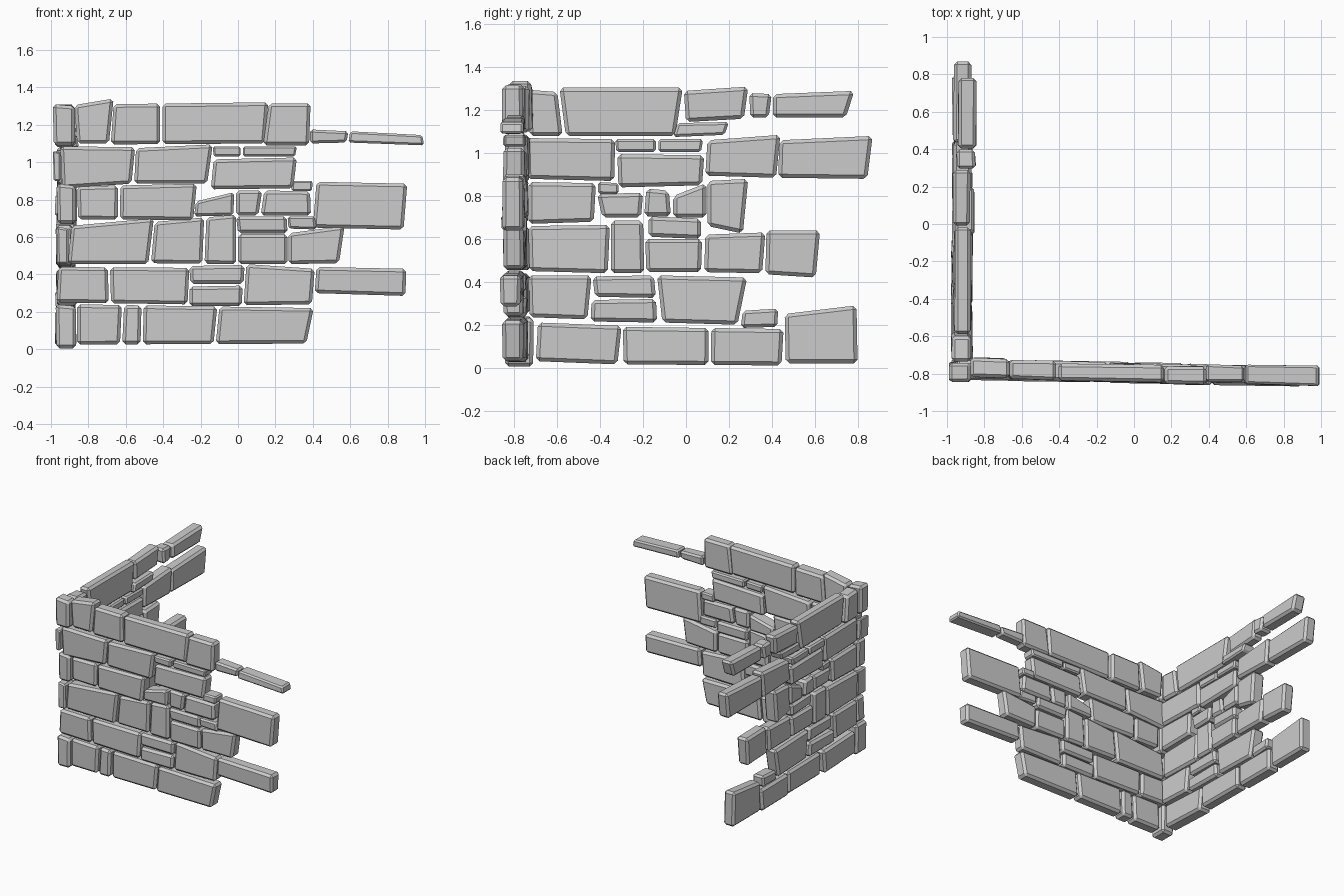
import bpy, bmesh, random
from mathutils import Vector

random.seed(4)


def front(u, d, z):
    # front wall drifts slightly towards -y along its length
    return Vector((u, -0.796 - 0.02 * u + d, z))


def left(u, d, z):
    return Vector((-0.92 + d, u, z))


def stone(bm, place, quad, shift=0.0, half=None):
    """One chamfered block: four (u, z) corners pushed out to both sides."""
    half = half or random.uniform(0.045, 0.053)
    shift += random.uniform(-0.007, 0.007)
    sb = bmesh.new()
    rings = []
    for d in (-half, half):
        rings.append([sb.verts.new(place(u, d + shift + random.uniform(-0.004, 0.004), z))
                      for u, z in quad])
    a, b = rings
    sb.faces.new(a)
    sb.faces.new(b[::-1])
    for i in range(4):
        j = (i + 1) % 4
        sb.faces.new((a[j], a[i], b[i], b[j]))
    bmesh.ops.recalc_face_normals(sb, faces=sb.faces)
    size = min(quad[1][0] - quad[0][0], quad[3][1] - quad[0][1])
    bmesh.ops.bevel(sb, geom=list(sb.edges), offset=min(0.017, size * 0.18),
                    segments=1, profile=0.5, affect='EDGES')
    tmp = bpy.data.meshes.new("tmp")
    sb.to_mesh(tmp)
    sb.free()
    bm.from_mesh(tmp)
    bpy.data.meshes.remove(tmp)


def course(name, place, *runs):
    """Each run: bottom z (left, right), top z (left, right), joints (u at bottom, u at top)."""
    bm = bmesh.new()
    for zb, zt, joints, *shift in runs:
        u0, u1 = joints[0][0], joints[-1][0]
        last = len(joints) - 2
        for i, (p, q) in enumerate(zip(joints, joints[1:])):
            gl = 0.006 if i else 0
            gr = 0.006 if i < last else 0
            lerp = lambda r, u: r[0] + (r[1] - r[0]) * (u - u0) / (u1 - u0)
            quad = [(p[0] + gl, lerp(zb, p[0])), (q[0] - gr, lerp(zb, q[0])),
                    (q[1] - gr, lerp(zt, q[0])), (p[1] + gl, lerp(zt, p[0]))]
            stone(bm, place, quad, *shift)
    me = bpy.data.meshes.new(name)
    bm.to_mesh(me)
    bm.free()
    bpy.context.collection.objects.link(bpy.data.objects.new(name, me))


# Front wall, bottom to top
course("front_course_1", front,
       ((.025, .03), (.24, .22), [(-.86, -.86), (-.625, -.615), (-.515, -.51), (-.125, -.105), (.365, .405)]))
course("front_course_2", front,
       ((.25, .24), (.44, .435), [(-.97, -.96), (-.685, -.69), (-.27, -.26)]),
       ((.23, .23), (.335, .34), [(-.26, -.26), (.02, .025)]),
       ((.35, .35), (.445, .45), [(-.255, -.26), (.03, .035)]),
       ((.235, .24), (.455, .43), [(.03, .045), (.395, .41)]),
       ((.3, .285), (.44, .43), [(.41, .42), (.895, .9)]))
course("front_course_3", front,
       ((.455, .455), (.66, .70), [(-.91, -.89), (-.48, -.45)]),
       ((.46, .455), (.68, .72), [(-.465, -.445), (-.185, -.175), (-.01, -.01)]),
       ((.455, .455), (.615, .615), [(0, 0), (.265, .265)]),
       ((.62, .62), (.71, .71), [(0, -.01), (.265, .26)]),
       ((.455, .46), (.62, .66), [(.27, .27), (.54, .57)]),
       ((.645, .64), (.71, .71), [(.27, .265), (.42, .41)]))
course("front_course_4", front,
       ((.695, .69), (.87, .885), [(-.855, -.86), (-.637, -.635), (-.24, -.22)]),
       ((.71, .715), (.79, .84), [(-.235, -.225), (-.025, -.02)]),
       ((.715, .715), (.85, .845), [(-.01, -.01), (.115, .135), (.39, .385)]),
       ((.845, .845), (.90, .90), [(.285, .29), (.395, .4)]),
       ((.65, .64), (.895, .885), [(.4, .42), (.885, .905)]))
course("front_course_5", front,
       ((.86, .885), (1.085, 1.08), [(-.94, -.95), (-.57, -.55)]),
       ((.885, .885), (1.075, 1.095), [(-.555, -.545), (-.165, -.135)]),
       ((.855, .86), (1.015, 1.025), [(-.145, -.13), (.295, .315)]),
       ((1.03, 1.03), (1.085, 1.085), [(-.13, -.135), (.02, .02), (.305, .315)]))
course("front_course_6", front,
       ((1.10, 1.10), (1.305, 1.34), [(-.86, -.875), (-.69, -.665)], .015),
       ((1.095, 1.10), (1.31, 1.32), [(-.68, -.665), (-.41, -.41), (.143, .162)]),
       ((1.09, 1.09), (1.315, 1.315), [(.135, .165), (.38, .388)]),
       ((1.10, 1.105), (1.175, 1.165), [(.385, .385), (.58, .59)]),
       ((1.105, 1.09), (1.165, 1.145), [(.59, .6), (.995, .985)]))

# Left wall, bottom to top
course("left_course_1", left,
       ((.03, .015), (.21, .195), [(-.7, -.69), (-.32, -.30)]),
       ((.015, .01), (.19, .18), [(-.29, -.295), (.11, .112), (.445, .455)]),
       ((.185, .19), (.265, .275), [(.255, .265), (.425, .43)]),
       ((.02, .02), (.25, .29), [(.465, .46), (.8, .795)]))
course("left_course_2", left,
       ((.235, .225), (.43, .43), [(-.73, -.735), (-.46, -.44)]),
       ((.215, .21), (.315, .32), [(-.445, -.44), (-.135, -.14)]),
       ((.33, .325), (.425, .43), [(-.425, -.435), (-.14, -.15)]),
       ((.21, .2), (.43, .42), [(-.11, -.135), (.24, .285)]))
course("left_course_3", left,
       ((.45, .44), (.66, .665), [(-.73, -.735), (-.365, -.355)]),
       ((.44, .44), (.685, .685), [(-.35, -.35), (-.195, -.2)]),
       ((.445, .445), (.60, .60), [(-.185, -.19), (.07, .075)]),
       ((.61, .60), (.705, .695), [(-.175, -.175), (.07, .07)]),
       ((.445, .44), (.62, .63), [(.085, .09), (.355, .37)]),
       ((.435, .42), (.64, .64), [(.37, .375), (.605, .625)]))
course("left_course_4", left,
       ((.67, .68), (.865, .86), [(-.735, -.735), (-.43, -.42)]),
       ((.81, .81), (.865, .86), [(-.41, -.41), (-.315, -.315)]),
       ((.70, .70), (.81, .815), [(-.39, -.415), (-.21, -.2)]),
       ((.705, .705), (.835, .825), [(-.195, -.185), (-.07, -.08)]),
       ((.70, .70), (.80, .86), [(-.06, -.06), (.095, .095)]),
       ((.66, .625), (.87, .88), [(.1, .1), (.265, .29)]))
course("left_course_5", left,
       ((.88, .87), (1.07, 1.065), [(-.74, -.745), (-.335, -.33)]),
       ((.84, .85), (.995, .99), [(-.315, -.32), (.075, .085)]),
       ((1.005, 1.005), (1.065, 1.065), [(-.325, -.33), (-.135, -.135), (.07, .08)]),
       ((.895, .885), (1.06, 1.085), [(.09, .1), (.42, .44)]),
       ((.885, .88), (1.06, 1.08), [(.43, .435), (.845, .87)]))
course("left_course_6", left,
       ((1.08, 1.08), (1.295, 1.285), [(-.73, -.735), (-.575, -.6)]),
       ((1.08, 1.08), (1.305, 1.305), [(-.56, -.59), (-.05, -.015)]),
       ((1.075, 1.085), (1.14, 1.145), [(-.06, -.04), (.18, .2)], .01),
       ((1.145, 1.16), (1.29, 1.31), [(0, -.01), (.27, .29)], -.002),
       ((1.165, 1.165), (1.28, 1.275), [(.3, .295), (.385, .4)], .015),
       ((1.165, 1.165), (1.275, 1.29), [(.405, .405), (.745, .785)], .03))

# Corner blocks joining the walls: x range, z range, rear y
corner = bmesh.new()
for x0, x1, z0, z1, y1 in ((-.975, -.865, .005, .24, -.71), (-.97, -.905, .455, .655, -.73),
                           (-.97, -.868, .67, .885, -.74), (-.99, -.95, .9, 1.06, -.74),
                           (-.99, -.872, 1.09, 1.31, -.74)):
    mid, half = (y1 - .84) / 2, (y1 + .84) / 2
    stone(corner, lambda u, d, z: Vector((u, mid + d, z)),
          [(x0 + .005, z0), (x1, z0), (x1, z1 - .01), (x0, z1)], 0, half)
me = bpy.data.meshes.new("corner_stones")
corner.to_mesh(me)
corner.free()
bpy.context.collection.objects.link(bpy.data.objects.new("corner_stones", me))
